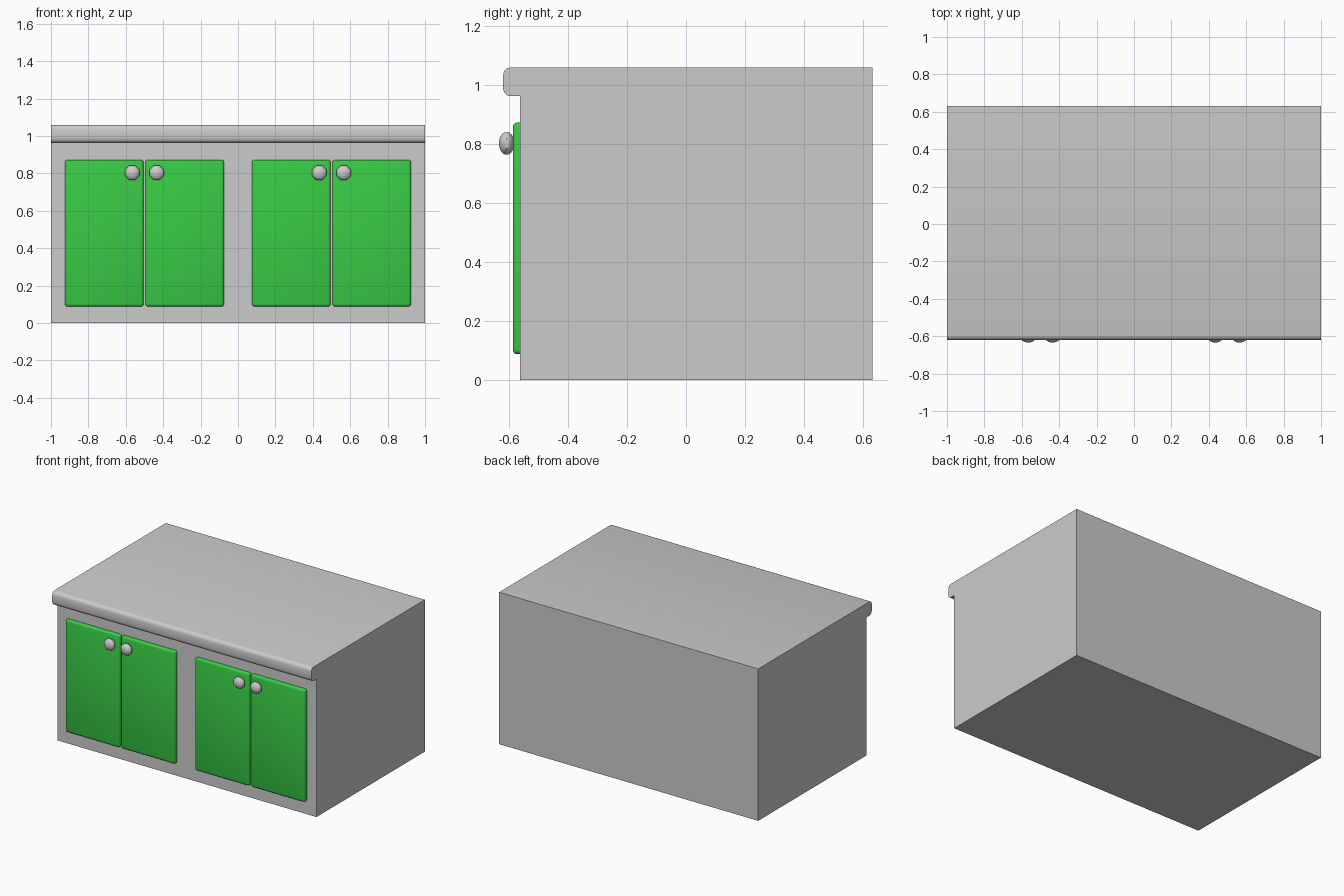
import bpy, bmesh, math
from mathutils import Matrix

if "Cube" in bpy.data.objects:
    bpy.data.objects.remove(bpy.data.objects["Cube"])

BACK, FRONT = 0.632, -0.563      # cabinet depth limits
BODY_TOP, TOP = 0.963, 1.06


def finish(bm, name, mat=None, smooth=False):
    bmesh.ops.recalc_face_normals(bm, faces=bm.faces)
    me = bpy.data.meshes.new(name)
    bm.to_mesh(me)
    bm.free()
    ob = bpy.data.objects.new(name, me)
    bpy.context.collection.objects.link(ob)
    if mat:
        me.materials.append(mat)
    if smooth:
        bpy.ops.object.select_all(action='DESELECT')
        ob.select_set(True)
        bpy.context.view_layer.objects.active = ob
        bpy.ops.object.shade_smooth_by_angle(angle=math.radians(40))
    return ob


def box(lo, hi):
    bm = bmesh.new()
    size = [b - a for a, b in zip(lo, hi)]
    mid = [(a + b) / 2 for a, b in zip(lo, hi)]
    bmesh.ops.create_cube(bm, size=1, matrix=Matrix.Translation(mid) @ Matrix.Diagonal((*size, 1)))
    return bm


green = bpy.data.materials.new("door_green")
green.diffuse_color = (0.04, 0.6, 0.06, 1)
green.use_nodes = True
green.node_tree.nodes["Principled BSDF"].inputs["Base Color"].default_value = green.diffuse_color

# Cabinet body
finish(box((-1, FRONT, 0), (1, BACK, BODY_TOP)), "cabinet_body")

# Countertop with rounded front edges
bm = box((-1, -0.62, BODY_TOP), (1, BACK, TOP))
edges = [e for e in bm.edges if all(v.co.y < -0.6 for v in e.verts)
         and abs(e.verts[0].co.x - e.verts[1].co.x) > 1]
bmesh.ops.bevel(bm, geom=edges, offset=0.025, segments=3, profile=0.5, affect='EDGES')
finish(bm, "countertop", smooth=True)


# Door slab with rounded front rim and corners
def door(name, x0, x1):
    y0 = -0.587
    bm = box((x0, y0, 0.088), (x1, FRONT + 0.002, 0.873))
    rim = [e for e in bm.edges if any(v.co.y < y0 + 0.001 for v in e.verts)]
    bmesh.ops.bevel(bm, geom=rim, offset=0.014, segments=3, profile=0.5, affect='EDGES')
    finish(bm, name, green, smooth=True)


# Flattened round knob, facing forward
def knob(name, x):
    bm = bmesh.new()
    m = (Matrix.Translation((x, -0.608, 0.803)) @ Matrix.Diagonal((0.042, 0.026, 0.042, 1))
         @ Matrix.Rotation(math.pi / 2, 4, 'X') @ Matrix.Rotation(math.pi / 8, 4, 'Z'))
    bmesh.ops.create_uvsphere(bm, u_segments=8, v_segments=10, radius=1, matrix=m)
    finish(bm, name, smooth=True)


# Two pairs of doors, each pair mirrored about its own centre line
for side, cx in (("left", -0.5), ("right", 0.5)):
    for leaf, s in (("a", -1), ("b", 1)):
        door(f"door_{side}_{leaf}", *sorted((cx + s * 0.005, cx + s * 0.425)))
        knob(f"knob_{side}_{leaf}", cx + s * 0.065)
